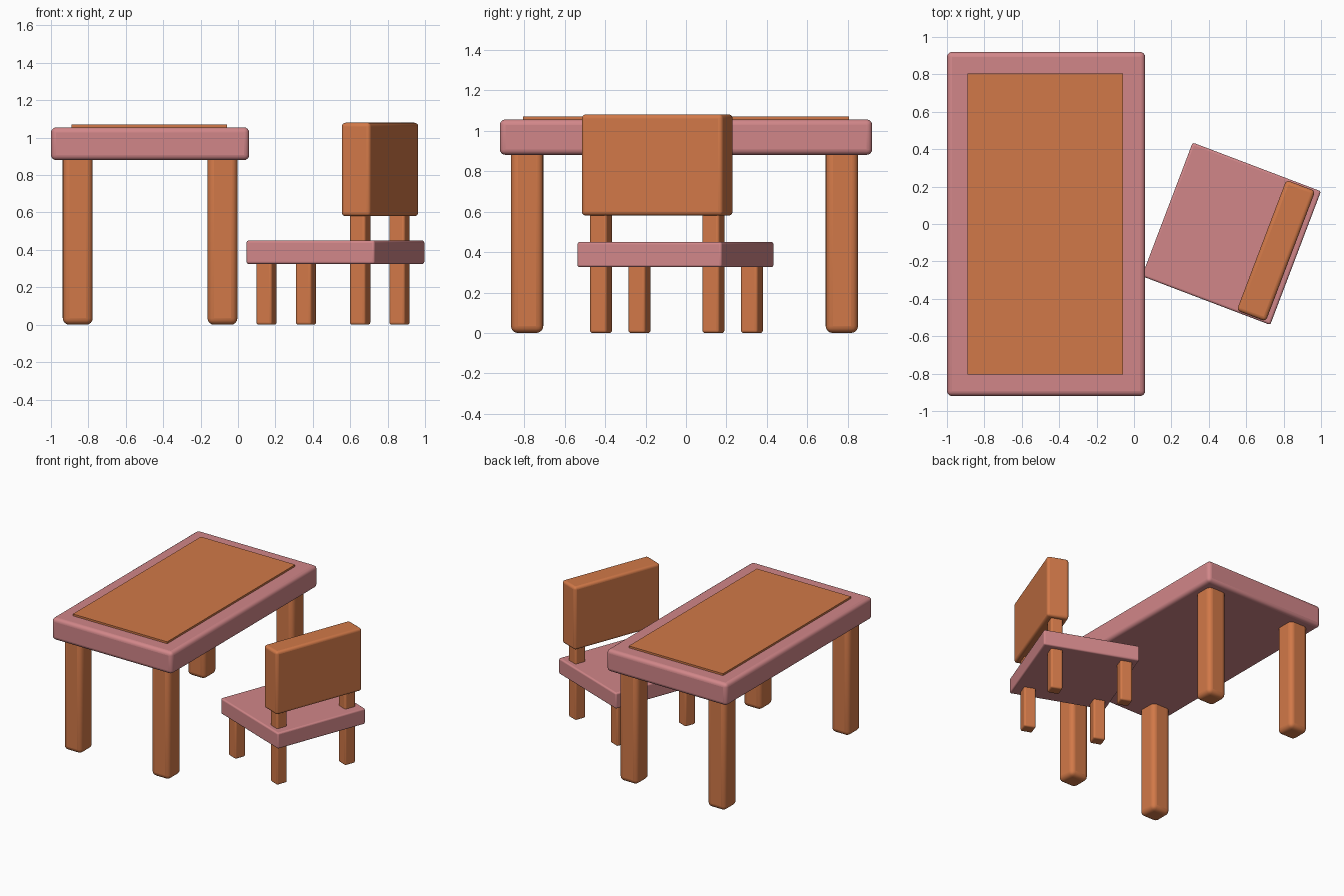
import bpy
from math import radians
from mathutils import Matrix, Vector

default = bpy.data.objects.get("Cube")
if default:
    bpy.data.objects.remove(default, do_unlink=True)


def make_material(name, color):
    mat = bpy.data.materials.new(name)
    mat.use_nodes = True
    mat.diffuse_color = color
    mat.node_tree.nodes["Principled BSDF"].inputs["Base Color"].default_value = color
    return mat


pink = make_material("dusty pink", (0.64, 0.24, 0.25, 1))
orange = make_material("warm orange", (0.64, 0.19, 0.065, 1))


def box(name, low, high, mat, bevel=0.0, frame=Matrix()):
    """Rounded box between two corners, placed in the given frame."""
    low, high = Vector(low), Vector(high)
    bpy.ops.mesh.primitive_cube_add(size=1)
    obj = bpy.context.object
    obj.name = name
    obj.data.transform(Matrix.Diagonal((*(high - low), 1)))
    obj.matrix_world = frame @ Matrix.Translation((low + high) / 2)
    obj.data.materials.append(mat)
    if bevel:
        mod = obj.modifiers.new("rounded edges", 'BEVEL')
        mod.width = bevel
        mod.segments = 4
        bpy.ops.object.shade_smooth_by_angle(angle=radians(35))
    return obj


def legs(name, x_pair, y_pair, half, top, bevel, frame=Matrix()):
    """Four square legs; top gives the height for each x position."""
    for x, z, end in zip(x_pair, top, ("inner", "outer")):
        for y, side in zip(y_pair, ("front", "back")):
            box(f"{name}_{side}_{end}", (x - half, y - half, 0),
                (x + half, y + half, z), orange, bevel, frame)


# Table
box("table_top", (-1, -0.92, 0.88), (0.06, 0.92, 1.055), pink, 0.028)
box("table_inlay", (-0.89, -0.805, 1.04), (-0.06, 0.805, 1.07), orange)
legs("table_leg", (-0.857, -0.083), (-0.785, 0.77), 0.08, (0.93, 0.93), 0.035)

# Chair, turned toward the table
chair = Matrix.Translation((0.521, -0.052, 0)) @ Matrix.Rotation(radians(-20.8), 4, 'Z')
box("chair_seat", (-0.367, -0.382, 0.325), (0.367, 0.382, 0.45), pink, 0.012, chair)
box("chair_backrest", (0.172, -0.373, 0.58), (0.338, 0.373, 1.08), orange, 0.02, chair)
legs("chair_leg", (-0.281, 0.254), (-0.297, 0.297), 0.045, (0.4, 0.62), 0.013, chair)
